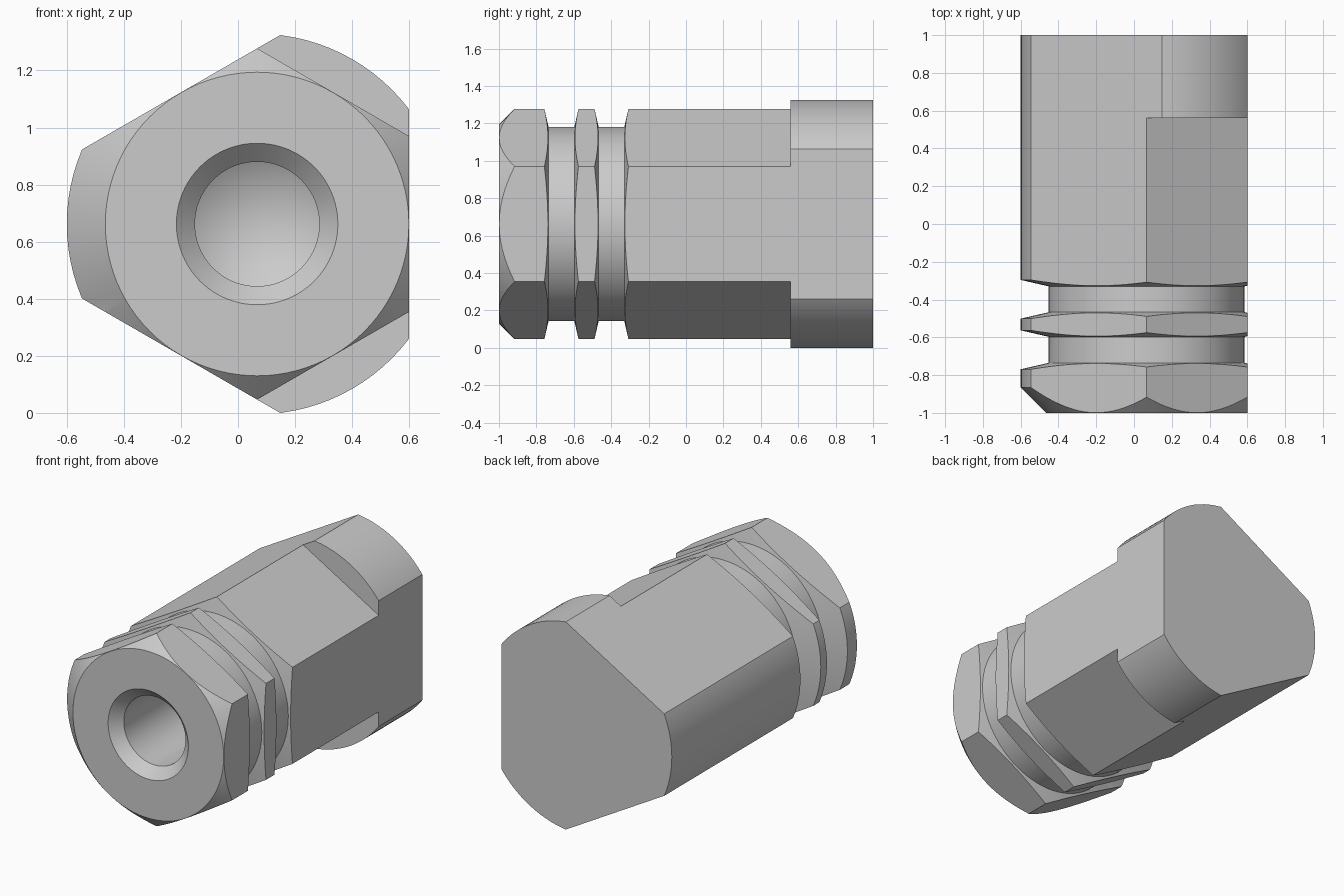
import bpy, bmesh
from math import cos, sin, pi, radians
from mathutils import Matrix, Vector

if "Cube" in bpy.data.objects:
    bpy.data.objects.remove(bpy.data.objects["Cube"])

CX, CZ = 0.067, 0.662     # bolt axis, parallel to y
APO, RAD = 0.533, 0.667   # flat distance and outer radius
CENTRE = Matrix.Translation((CX, 0, CZ))


def make(name, bm):
    bmesh.ops.recalc_face_normals(bm, faces=bm.faces)
    me = bpy.data.meshes.new(name)
    bm.to_mesh(me)
    bm.free()
    ob = bpy.data.objects.new(name, me)
    bpy.context.collection.objects.link(ob)
    return ob


def lathe(name, profile, steps=96):
    """Spin (radius, y) points about the bolt axis."""
    bm = bmesh.new()
    vs = [bm.verts.new((r, y, 0)) for r, y in profile]
    es = [bm.edges.new(p) for p in zip(vs, vs[1:])]
    bmesh.ops.spin(bm, geom=vs + es, cent=(0, 0, 0), axis=(0, 1, 0),
                   angle=2 * pi, steps=steps)
    bmesh.ops.remove_doubles(bm, verts=bm.verts, dist=1e-5)
    bm.transform(CENTRE)
    return make(name, bm)


def boolean(ob, cutter, op):
    m = ob.modifiers.new(op, 'BOOLEAN')
    m.operation, m.solver, m.object = op, 'EXACT', cutter
    bpy.context.view_layer.objects.active = ob
    bpy.ops.object.modifier_apply(modifier=m.name)
    bpy.data.objects.remove(cutter)


# Turned blank: drilled hole, front chamfer, two bevelled grooves, full radius tail
G, S = 0.519, 0.034       # groove radius, bevel length at full radius
front = APO - 0.001
blank = [(0, 0.33), (0.218, 0.2), (0.218, -0.935), (0.283, -1), (front, -1),
         (RAD, -1 + RAD - front)]
for a, b in ((-0.735, -0.597), (-0.467, -0.33)):
    blank += [(RAD, a - S), (G, a), (G, b), (RAD, b + S)]
blank += [(RAD, 1), (0, 1)]
body = lathe("hex_fitting_body", blank)

# Three long flats: intersect with a triangular bar
bm = bmesh.new()
ring = [bm.verts.new((CX + 2 * APO * cos(a), -1.2, CZ + 2 * APO * sin(a)))
        for a in (pi / 3, pi, 5 * pi / 3)]
face = bm.faces.new(ring)
ext = bmesh.ops.extrude_face_region(bm, geom=[face])['geom']
bmesh.ops.translate(bm, vec=(0, 2.4, 0),
                    verts=[g for g in ext if isinstance(g, bmesh.types.BMVert)])
boolean(body, make("bar", bm), 'INTERSECT')

# Three short flats in front of the head, completing the hexagon
for k in (60, 180, 300):
    bm = bmesh.new()
    bmesh.ops.create_cube(bm, size=1)
    bm.transform(CENTRE @ Matrix.Rotation(radians(k), 4, 'Y')
                 @ Matrix.Translation((APO + 0.5, (0.56 - 1.2) / 2, 0))
                 @ Matrix.Diagonal(Vector((1, 1.76, 2, 1))))
    boolean(body, make("flat_cutter", bm), 'DIFFERENCE')

bpy.ops.object.select_all(action='DESELECT')
body.select_set(True)
bpy.context.view_layer.objects.active = body
bpy.ops.object.shade_smooth_by_angle(angle=radians(20))
